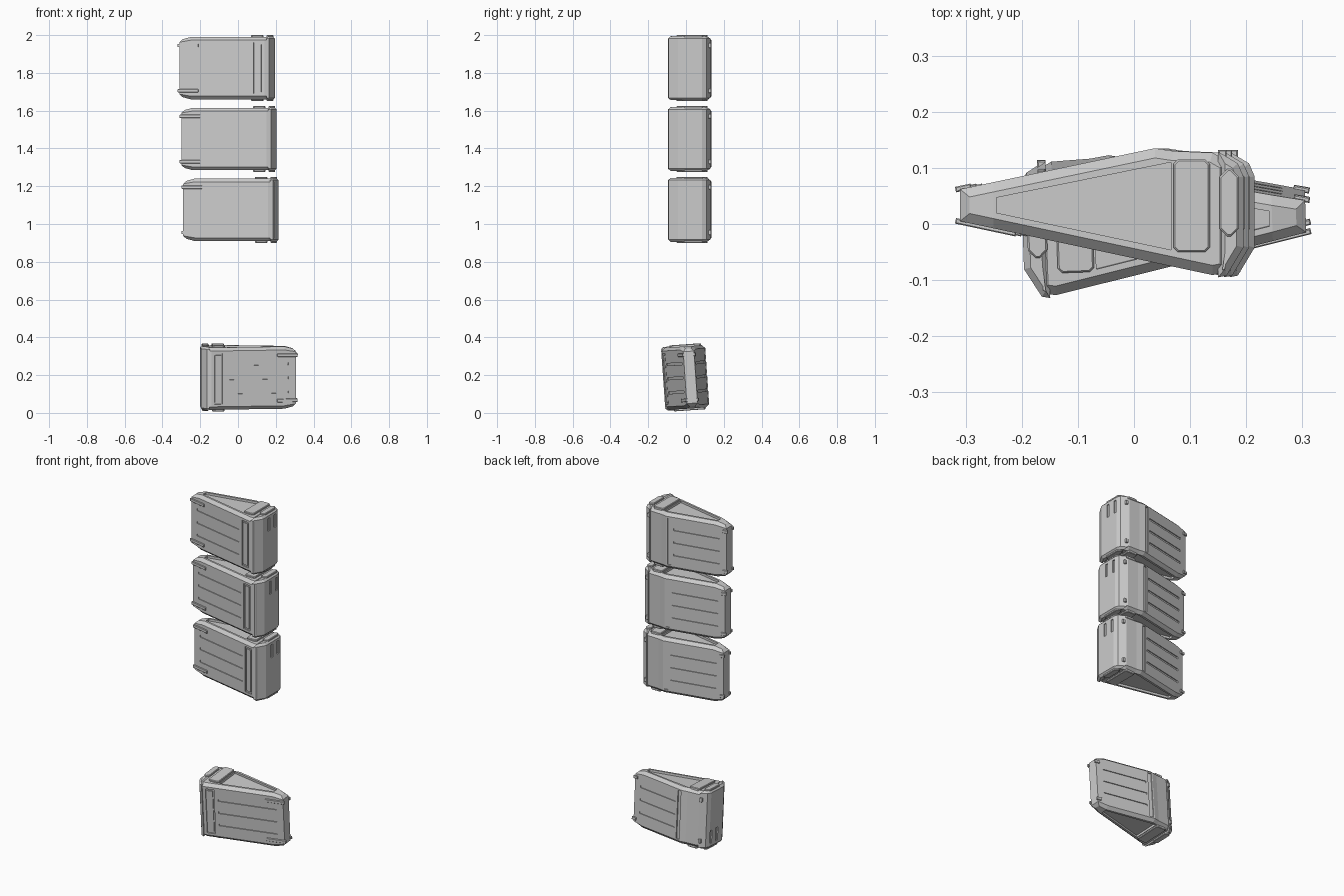
import bpy, bmesh
from math import radians
from mathutils import Matrix, Vector

if "Cube" in bpy.data.objects:
    bpy.data.objects.remove(bpy.data.objects["Cube"])


def prism(bm_out, pts, z0, z1, bevel=0.0, taper_x=None):
    """Extrude an xy outline (counter-clockwise) from z0 to z1, chamfer its rims."""
    bm = bmesh.new()
    low = [bm.verts.new((x, y, z0)) for x, y in pts]
    high = [bm.verts.new((x, y, z1)) for x, y in pts]
    bm.faces.new(low[::-1])
    bm.faces.new(high)
    n = len(pts)
    for i in range(n):
        j = (i + 1) % n
        bm.faces.new((low[i], low[j], high[j], high[i]))
    bmesh.ops.recalc_face_normals(bm, faces=bm.faces[:])
    if bevel:
        rim = [e for e in bm.edges if abs(e.verts[0].co.z - e.verts[1].co.z) < 1e-6]
        bmesh.ops.bevel(bm, geom=rim, offset=bevel, segments=1, affect='EDGES')
    if taper_x is not None:
        bmesh.ops.bisect_plane(bm, geom=bm.verts[:] + bm.edges[:] + bm.faces[:],
                               plane_co=(taper_x, 0, 0), plane_no=(1, 0, 0))
        for v in bm.verts:
            if v.co.x < taper_x - 0.01:
                v.co.z *= 0.93
    tmp = bpy.data.meshes.new("tmp")
    bm.to_mesh(tmp)
    bm.free()
    bm_out.from_mesh(tmp)
    bpy.data.meshes.remove(tmp)


def on_line(a, b, x):
    t = (x - a[0]) / (b[0] - a[0])
    return Vector((x, a[1] + t * (b[1] - a[1])))


def strip(a, b, x0, x1, proud, deep):
    """Thin outline lying along wall a-b between x0 and x1."""
    p, q = on_line(a, b, x0), on_line(a, b, x1)
    d = (Vector(b) - Vector(a)).normalized()
    n = Vector((d.y, -d.x))
    return [p + n * proud, p - n * deep, q - n * deep, q + n * proud]


def rect(x0, x1, y0, y1):
    return [(x0, y0), (x1, y0), (x1, y1), (x0, y1)]


def octagon(x0, x1, y0, y1, c):
    return [(x0 + c, y0), (x1 - c, y0), (x1, y0 + c), (x1, y1 - c),
            (x1 - c, y1), (x0 + c, y1), (x0, y1 - c), (x0, y0 + c)]


def mesh_of(bm, name):
    me = bpy.data.meshes.new(name)
    bm.to_mesh(me)
    bm.free()
    return me


def carved(bm, cut_bm, name):
    """Subtract the cutter mesh and return the finished mesh."""
    ob = bpy.data.objects.new(name, mesh_of(bm, name))
    cut = bpy.data.objects.new("cutter", mesh_of(cut_bm, "cutter"))
    for o in (ob, cut):
        bpy.context.collection.objects.link(o)
    cut.hide_render = True
    mod = ob.modifiers.new("cut", 'BOOLEAN')
    mod.operation, mod.solver, mod.object = 'DIFFERENCE', 'EXACT', cut
    dg = bpy.context.evaluated_depsgraph_get()
    me = bpy.data.meshes.new_from_object(ob.evaluated_get(dg))
    bpy.data.objects.remove(ob)
    bpy.data.objects.remove(cut)
    return me


# wall lines of the wedge: front runs left to right, back runs right to left
FRONT = ((-0.31, 0.005), (0.14, -0.091))
BACK = ((0.037, 0.135), (-0.31, 0.062))
parts = {}

# wedge body
body = bmesh.new()
prism(body, [FRONT[0], FRONT[1], (0.17, -0.085), (0.17, 0.11), (0.14, 0.127),
             (0.07, 0.13), BACK[0], BACK[1]], -0.165, 0.165, 0.017, taper_x=-0.25)
cuts = bmesh.new()
for z0, z1 in ((0.152, 0.2), (-0.2, -0.152)):          # triangular recesses
    prism(cuts, [(-0.245, 0.02), (0.066, -0.046), (0.066, 0.11), (-0.245, 0.047)], z0, z1)
for z in (-0.075, 0.0, 0.075):                         # side wall grooves
    prism(cuts, strip(*FRONT, -0.27, 0.06, 0.01, 0.005), z - 0.006, z + 0.006)
    prism(cuts, strip(*BACK, -0.27, -0.005, 0.01, 0.005), z - 0.006, z + 0.006)
prism(cuts, strip(*FRONT, 0.082, 0.13, 0.01, 0.007), -0.135, 0.135)
prism(cuts, strip(*BACK, 0.008, 0.03, 0.01, 0.006), -0.14, 0.14)
parts["wedge_body"] = carved(body, cuts, "wedge_body")

# thick end cap with two upright slots near the top
cap = bmesh.new()
prism(cap, [(0.15, -0.095), (0.165, -0.092), (0.195, -0.042), (0.195, 0.085),
            (0.185, 0.108), (0.15, 0.129)], -0.169, 0.169, 0.012)
cuts = bmesh.new()
for y in (0.013, 0.072):
    prism(cuts, rect(0.188, 0.21, y - 0.009, y + 0.009), 0.065, 0.142)
parts["end_cap"] = carved(cap, cuts, "end_cap")

# pads on both flat faces
pads, lugs = bmesh.new(), bmesh.new()
for s in (-1, 1):
    z0, z1 = sorted((s * 0.15, s * 0.175))
    prism(pads, octagon(0.07, 0.135, -0.05, 0.115, 0.008), z0, z1, 0.003)
    prism(lugs, octagon(0.152, 0.187, -0.022, 0.098, 0.014), z0, z1, 0.003)
parts["face_pads"] = mesh_of(pads, "face_pads")
parts["end_lugs"] = mesh_of(lugs, "end_lugs")

# slot insert, clips at the thin end, and small studs on the rear corner
insert, clips, studs = bmesh.new(), bmesh.new(), bmesh.new()
prism(insert, strip(*FRONT, 0.09, 0.122, -0.001, 0.012), -0.125, 0.125)
for z in (-0.12, 0.12):
    prism(clips, strip(*FRONT, -0.318, -0.21, 0.006, 0.004), z - 0.009, z + 0.009, 0.002)
    prism(clips, strip(*BACK, -0.29, -0.318, 0.006, 0.004), z - 0.009, z + 0.009, 0.002)
    prism(studs, rect(0.15, 0.165, 0.11, 0.132), z - 0.012, z + 0.012, 0.002)
parts["slot_insert"] = mesh_of(insert, "slot_insert")
parts["end_clips"] = mesh_of(clips, "end_clips")
parts["corner_studs"] = mesh_of(studs, "corner_studs")

# three stacked modules and one loose, flipped module below
places = {
    "top": Matrix.Translation((0.0, 0, 1.825)),
    "middle": Matrix.Translation((0.01, 0, 1.45)),
    "lower": Matrix.Translation((0.02, 0, 1.075)),
    "loose": Matrix.Translation((-0.003, -0.021, 0.186)) @ Matrix.Rotation(radians(2), 4, 'Z')
    @ Matrix.Rotation(radians(4), 4, 'X') @ Matrix.Rotation(radians(180), 4, 'Y'),
}
for place, matrix in places.items():
    for name, me in parts.items():
        ob = bpy.data.objects.new(f"{place}_{name}", me)
        ob.matrix_world = matrix
        bpy.context.collection.objects.link(ob)
